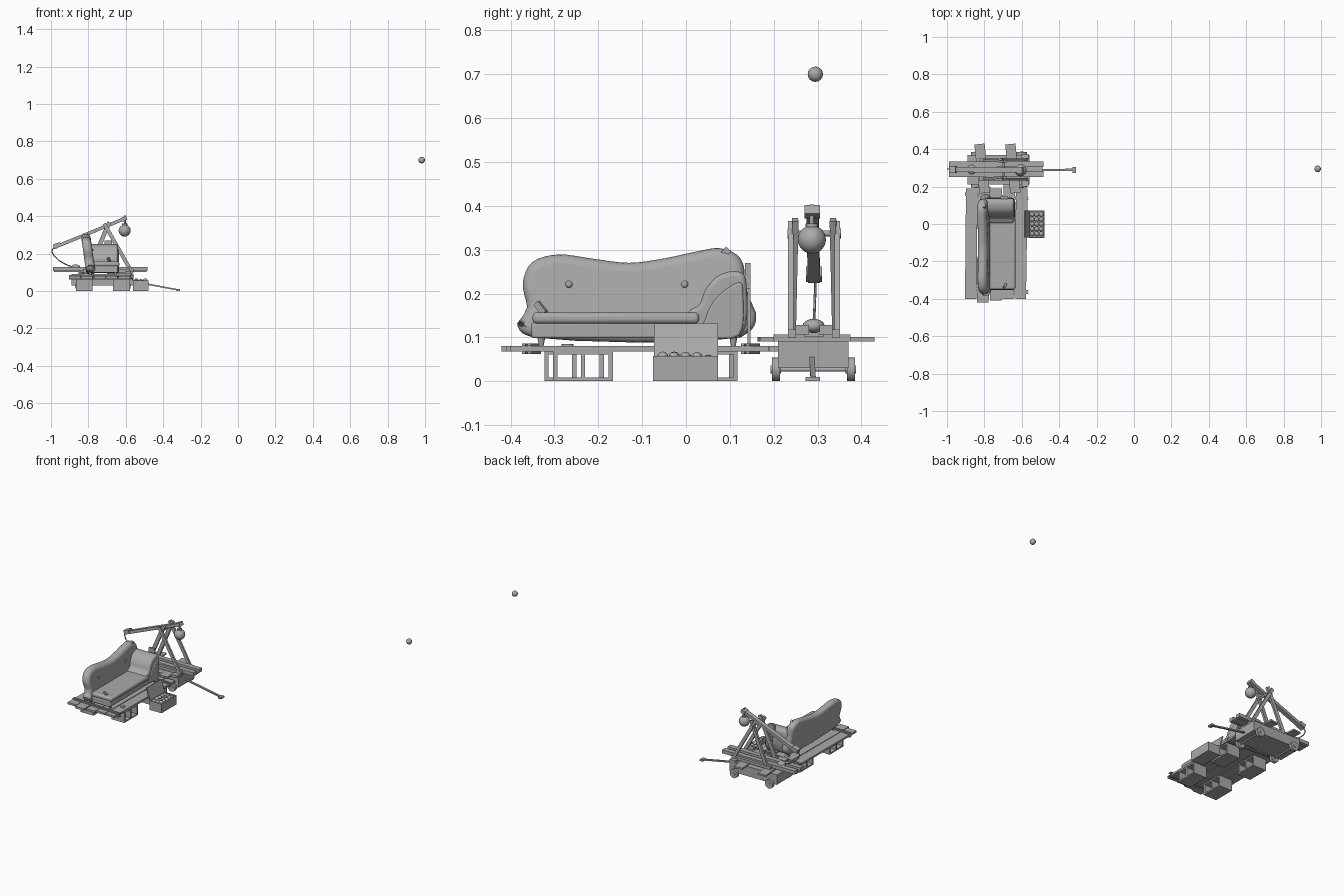
import bpy, bmesh, math, random
from mathutils import Vector, Matrix

if "Cube" in bpy.data.objects:
    bpy.data.objects.remove(bpy.data.objects["Cube"])

random.seed(4)
grey = bpy.data.materials.new("plain grey")
grey.diffuse_color = (0.4, 0.4, 0.4, 1)
grey.use_nodes = True
grey.node_tree.nodes["Principled BSDF"].inputs["Base Color"].default_value = grey.diffuse_color


def finish(name, bm, smooth=False, bevel=0, segs=3):
    bmesh.ops.recalc_face_normals(bm, faces=bm.faces)
    me = bpy.data.meshes.new(name)
    bm.to_mesh(me)
    bm.free()
    me.materials.append(grey)
    ob = bpy.data.objects.new(name, me)
    bpy.context.collection.objects.link(ob)
    if bevel:
        m = ob.modifiers.new("round", 'BEVEL')
        m.width, m.segments, m.use_clamp_overlap = bevel, segs, False
        m.limit_method, m.angle_limit = 'ANGLE', math.radians(50)
    if smooth:
        bpy.ops.object.select_all(action='DESELECT')
        ob.select_set(True)
        bpy.context.view_layer.objects.active = ob
        bpy.ops.object.shade_smooth_by_angle(angle=math.radians(45))
    return ob


def add_box(bm, x, y, z, turn=0):
    c = Vector([(a + b) / 2 for a, b in (x, y, z)])
    s = [b - a for a, b in (x, y, z)]
    bmesh.ops.create_cube(bm, size=1, matrix=Matrix.Translation(c)
                          @ Matrix.Rotation(math.radians(turn), 4, 'Z') @ Matrix.Diagonal((*s, 1)))


def box(name, x, y, z, turn=0, **kw):
    bm = bmesh.new()
    add_box(bm, x, y, z, turn)
    return finish(name, bm, **kw)


def between(p, q):
    p, q = Vector(p), Vector(q)
    return Matrix.Translation((p + q) / 2) @ (q - p).to_track_quat('Z', 'Y').to_matrix().to_4x4(), (q - p).length


def beam(name, p, q, w, h):
    m, l = between(p, q)
    bm = bmesh.new()
    bmesh.ops.create_cube(bm, size=1, matrix=m @ Matrix.Diagonal((w, h, l, 1)))
    return finish(name, bm)


def rod(name, p, q, r, r2=None, n=16):
    m, l = between(p, q)
    bm = bmesh.new()
    bmesh.ops.create_cone(bm, cap_ends=True, segments=n, radius1=r,
                          radius2=r if r2 is None else r2, depth=l, matrix=m)
    return finish(name, bm, smooth=True)


def ball(name, c, r, scale=(1, 1, 1), smooth=True, n=20):
    bm = bmesh.new()
    bmesh.ops.create_uvsphere(bm, u_segments=n, v_segments=n // 2, radius=r,
                              matrix=Matrix.Translation(c) @ Matrix.Diagonal((*scale, 1)))
    return finish(name, bm, smooth=smooth)


def curve_pts(pts, n=4):
    # Catmull-Rom through a closed loop
    out, k = [], len(pts)
    for i in range(k):
        a, b, c, d = (Vector(pts[(i + j) % k]) for j in (-1, 0, 1, 2))
        for s in range(n):
            t = s / n
            out.append(0.5 * (2 * b + (c - a) * t + (2 * a - 5 * b + 4 * c - d) * t * t
                              + (3 * b - a - 3 * c + d) * t ** 3))
    return out


def slab(name, pts, x0, x1, lean=0, bevel=0.01):
    # y-z outline extruded along x, leaning back with height
    bm = bmesh.new()
    rings = [[bm.verts.new((x - lean * (z - 0.1), y, z)) for y, z in pts] for x in (x0, x1)]
    for r in rings:
        bm.faces.new(r)
    for i in range(len(pts)):
        j = (i + 1) % len(pts)
        bm.faces.new((rings[0][i], rings[0][j], rings[1][j], rings[1][i]))
    return finish(name, bm, smooth=True, bevel=bevel, segs=4)


# Platform planks with rope wraps
for i in range(5):
    x = -0.87 + i * 0.0665
    a, b = ((-0.40, 0.19), (-0.42, 0.20), (-0.41, 0.19), (-0.40, 0.21), (-0.40, 0.19))[i]
    box("platform_plank", (x - 0.031, x + 0.031), (a, b), (0.068, 0.08), random.uniform(-1, 1))
for y, t in ((-0.352, -4), (0.147, -4)):
    for d in (-0.006, 0.006):
        bm = bmesh.new()
        for z in ((0.062, 0.068), (0.08, 0.086)):
            add_box(bm, (-0.905, -0.565), (y + d - 0.004, y + d + 0.004), z, t)
        finish("platform_rope", bm)

# Hollow support blocks
for x, y in ((-0.822, -0.255), (-0.622, -0.235), (-0.822, 0.04), (-0.622, 0.05)):
    bm = bmesh.new()
    xs = (x - 0.045, x + 0.045)
    for z in ((0, 0.008), (0.061, 0.068)):
        add_box(bm, xs, (y - 0.068, y + 0.068), z)
    for d in (-0.063, 0, 0.063):
        add_box(bm, xs, (y + d - 0.005, y + d + 0.005), (0.008, 0.061))
    finish("support_block", bm)

# Sofa
back = curve_pts([(-0.35, 0.1), (-0.362, 0.17), (-0.372, 0.225), (-0.35, 0.272), (-0.29, 0.289),
                  (-0.21, 0.279), (-0.13, 0.27), (-0.05, 0.28), (0.03, 0.297), (0.08, 0.303),
                  (0.125, 0.279), (0.134, 0.22), (0.125, 0.1)])
slab("sofa_back", back, -0.812, -0.762, lean=0.14, bevel=0.02)
arm = curve_pts([(0.005, 0.11), (0.005, 0.157), (0.03, 0.175), (0.045, 0.21), (0.075, 0.242),
                 (0.12, 0.25), (0.138, 0.22), (0.126, 0.105)])
slab("sofa_arm", arm, -0.80, -0.642, bevel=0.012)
trim = curve_pts([(0.04, 0.105), (0.045, 0.145), (0.065, 0.185), (0.095, 0.212),
                  (0.123, 0.225), (0.13, 0.20), (0.122, 0.105)])
slab("sofa_arm_panel", trim, -0.70, -0.637, bevel=0.005)
box("sofa_base", (-0.80, -0.642), (-0.352, 0.122), (0.098, 0.134), smooth=True, bevel=0.005)
box("sofa_cushion", (-0.79, -0.634), (-0.35, 0.03), (0.131, 0.157), smooth=True, bevel=0.01)
for x in (-0.79, -0.655):
    for y in (-0.33, 0.108):
        rod("sofa_leg", (x, y, 0.079), (x, y, 0.1), 0.005, 0.009)
for y in (-0.267, -0.003):
    ball("sofa_button", (-0.778, y, 0.221), 0.008, (0.6, 1, 1), n=12)
beam("sofa_patch_roll", (-0.80, 0.075, 0.275), (-0.80, 0.097, 0.302), 0.014, 0.016)
beam("seat_patch_roll", (-0.685, -0.322, 0.155), (-0.695, -0.34, 0.178), 0.012, 0.014)
rod("platform_disc", (-0.61, -0.27, 0.08), (-0.61, -0.27, 0.085), 0.014)

# Leaning paddle between sofa and cart
box("paddle_handle", (-0.70, -0.69), (0.140, 0.147), (0.08, 0.22))
box("paddle_blade", (-0.715, -0.675), (0.135, 0.147), (0.21, 0.27))

# Ammunition crate with open lid
bm = bmesh.new()
X, Y, T = (-0.562, -0.478), (-0.075, 0.073), 0.006
add_box(bm, X, Y, (0, T))
for x in (X[0], X[1] - T):
    add_box(bm, (x, x + T), Y, (T, 0.057))
for y in (Y[0], Y[1] - T):
    add_box(bm, (X[0] + T, X[1] - T), (y, y + T), (T, 0.057))
finish("crate", bm)
beam("crate_lid", (-0.562, 0, 0.057), (-0.585, 0, 0.13), 0.146, 0.007)
for i in range(3):
    for j in range(5):
        ball("crate_ball", (-0.544 + i * 0.024, -0.053 + j * 0.026,
                            0.048 + random.uniform(-0.003, 0.007)), 0.0135, n=12)

# Cart body, wheels and pull handle
box("cart_body", (-0.89, -0.56), (0.21, 0.37), (0.03, 0.091))
for x in (-0.845, -0.60):
    rod("cart_axle", (x, 0.20, 0.027), (x, 0.385, 0.027), 0.005)
    for y in (0.205, 0.376):
        rod("cart_wheel", (x, y - 0.009, 0.027), (x, y + 0.009, 0.027), 0.027, n=24)
        rod("wheel_hub", (x, y - 0.012, 0.027), (x, y + 0.012, 0.027), 0.009)
beam("pull_handle", (-0.565, 0.287, 0.052), (-0.32, 0.29, 0.006), 0.012, 0.008)
box("pull_grip", (-0.33, -0.309), (0.272, 0.305), (0, 0.010))

# Catapult cross planks and long rails
box("cross_plank", (-0.84, -0.785), (0.165, 0.428), (0.091, 0.101), 6)
box("cross_plank", (-0.675, -0.62), (0.165, 0.428), (0.091, 0.101), 6)
box("cross_plank", (-0.605, -0.565), (0.20, 0.375), (0.091, 0.106))
for s in (-1, 1):
    y = 0.292 + s * 0.027
    box("catapult_rail", (-0.99, -0.485), (y - 0.015, y + 0.015), (0.106, 0.128))
    y = 0.292 + s * 0.05
    box("foot_rail", (-0.83, -0.56), (y - 0.009, y + 0.009), (0.1, 0.118))
box("rail_bed", (-0.985, -0.49), (0.27, 0.314), (0.101, 0.109))

# A-frame legs, pivot and braces
for s in (-1, 1):
    y = 0.292 + s * 0.049
    beam("frame_leg_back", (-0.80, y, 0.105), (-0.688, y - s * 0.006, 0.368), 0.014, 0.022)
    y = 0.292 + s * 0.053
    beam("frame_leg_front", (-0.57, y, 0.105), (-0.715, y, 0.36), 0.012, 0.02)
rod("pivot", (-0.70, 0.235, 0.337), (-0.70, 0.35, 0.337), 0.007)
for y in (0.236, 0.349):
    rod("pivot_cap", (-0.70, y - 0.004, 0.337), (-0.70, y + 0.004, 0.337), 0.011)

# Throwing arm, weight and sling
beam("throwing_arm", (-0.985, 0.292, 0.232), (-0.60, 0.288, 0.39), 0.028, 0.018)
beam("arm_tip", (-0.985, 0.292, 0.238), (-0.95, 0.292, 0.25), 0.036, 0.024)
beam("arm_head", (-0.62, 0.288, 0.381), (-0.595, 0.288, 0.392), 0.036, 0.022)
rod("weight_hook", (-0.605, 0.287, 0.34), (-0.605, 0.287, 0.403), 0.005)
ball("weight", (-0.606, 0.287, 0.323), 0.032, n=28)
rod("weight_collar", (-0.606, 0.287, 0.352), (-0.606, 0.287, 0.36), 0.014)
path = [(-0.985, 0.295, 0.232), (-0.996, 0.295, 0.215), (-0.985, 0.294, 0.19),
        (-0.955, 0.293, 0.162), (-0.92, 0.292, 0.142), (-0.88, 0.291, 0.127)]
for p, q in zip(path, path[1:]):
    rod("sling_rope", p, q, 0.003, n=8)
ball("sling_pouch", (-0.868, 0.291, 0.126), 0.025, (1, 1, 0.65))

# Flying ball
ball("flying_ball", (0.982, 0.295, 0.70), 0.0175, n=16)
